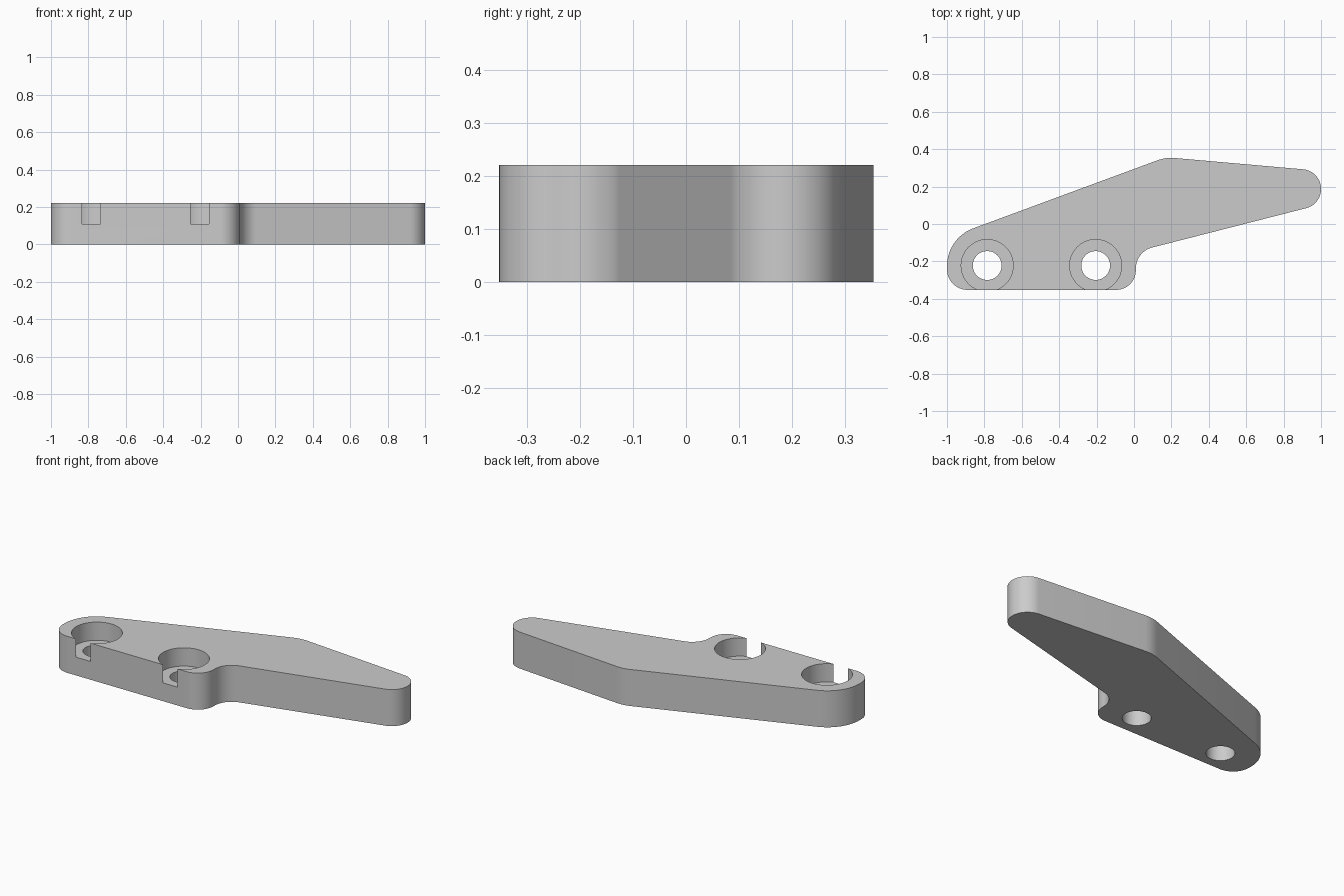
import bpy
import bmesh
import math
from mathutils import Vector

HEIGHT = 0.22
FLOOR = 0.11
HOLES = [(-0.785, -0.222), (-0.205, -0.222)]

if "Cube" in bpy.data.objects:
    bpy.data.objects.remove(bpy.data.objects["Cube"], do_unlink=True)

# Single plain grey
grey = bpy.data.materials.new("plain grey")
grey.use_nodes = True
colour = (0.6, 0.6, 0.6, 1)
grey.diffuse_color = colour
grey.node_tree.nodes["Principled BSDF"].inputs["Base Color"].default_value = colour


def fillet(prev, corner, nxt, radius):
    """Points of the arc that rounds one corner of an outline."""
    a, b = (prev - corner).normalized(), (nxt - corner).normalized()
    half = a.angle(b) / 2
    centre = corner + (a + b).normalized() * radius / math.sin(half)
    start = corner + a * radius / math.tan(half) - centre
    end = corner + b * radius / math.tan(half) - centre
    sweep = start.angle_signed(end)
    steps = max(4, math.ceil(abs(sweep) / math.radians(5)))
    points = []
    for i in range(steps + 1):
        t = -sweep * i / steps
        points.append(centre + Vector((
            start.x * math.cos(t) - start.y * math.sin(t),
            start.x * math.sin(t) + start.y * math.cos(t))))
    return points


def extrude_outline(name, points, height):
    bm = bmesh.new()
    face = bm.faces.new([bm.verts.new((p.x, p.y, 0)) for p in points])
    moved = bmesh.ops.extrude_face_region(bm, geom=[face])["geom"]
    top = [v for v in moved if isinstance(v, bmesh.types.BMVert)]
    bmesh.ops.translate(bm, verts=top, vec=(0, 0, height))
    bmesh.ops.recalc_face_normals(bm, faces=bm.faces)
    mesh = bpy.data.meshes.new(name)
    bm.to_mesh(mesh)
    bm.free()
    obj = bpy.data.objects.new(name, mesh)
    bpy.context.collection.objects.link(obj)
    return obj


def drill(target, x, y, radius, bottom, top):
    """Cut a vertical round hole through part of the target."""
    bpy.ops.mesh.primitive_cylinder_add(
        vertices=64, radius=radius, depth=top - bottom,
        location=(x, y, (top + bottom) / 2))
    cutter = bpy.context.object
    cutter.name = "hole_cutter"
    cutter.hide_render = True
    mod = target.modifiers.new("hole", 'BOOLEAN')
    mod.operation = 'DIFFERENCE'
    mod.solver = 'EXACT'
    mod.object = cutter
    bpy.ops.object.select_all(action='DESELECT')
    target.select_set(True)
    bpy.context.view_layer.objects.active = target
    bpy.ops.object.modifier_apply(modifier=mod.name)
    bpy.data.objects.remove(cutter, do_unlink=True)


# Lever outline: corner x, corner y, rounding radius
corners = [
    (-1.0, -0.352, 0.11),
    (0.01, -0.352, 0.105),
    (0.01, -0.148, 0.115),
    (1.0, 0.105, 0.105),
    (1.0, 0.284, 0.105),
    (0.17, 0.357, 0.21),
    (-1.0, -0.075, 0.215),
]
outline = []
for i, (x, y, radius) in enumerate(corners):
    before, after = corners[i - 1], corners[(i + 1) % len(corners)]
    outline += fillet(Vector(before[:2]), Vector((x, y)), Vector(after[:2]), radius)

lever = extrude_outline("lever_plate", outline, HEIGHT)
lever.data.materials.append(grey)

# Bolt holes with counterbores that break out through the front edge
for x, y in HOLES:
    drill(lever, x, y, 0.077, -0.1, HEIGHT + 0.1)
    drill(lever, x, y, 0.139, FLOOR, HEIGHT + 0.1)

bpy.ops.object.shade_smooth_by_angle(angle=math.radians(30))
